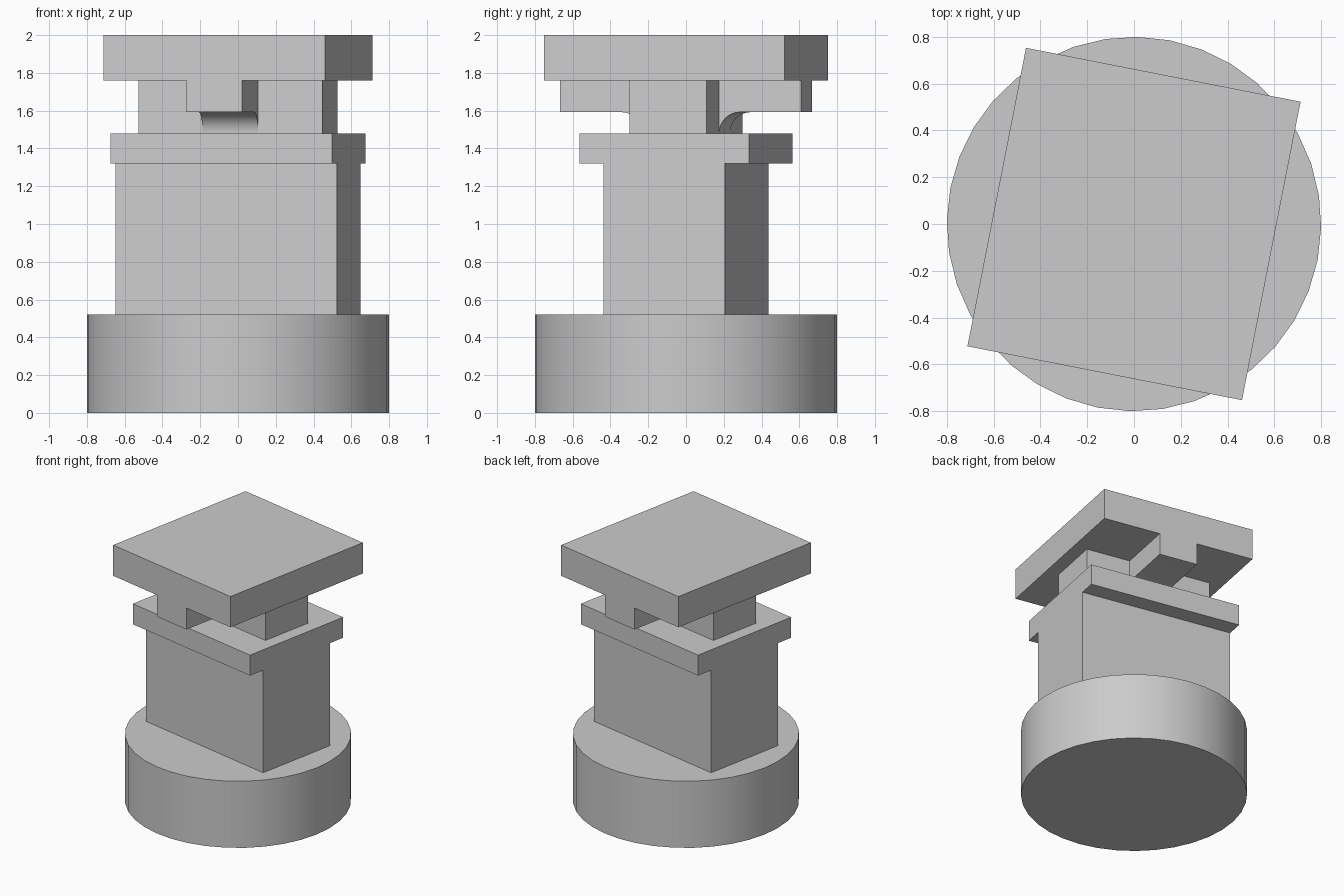
import bpy
import bmesh
import math
from mathutils import Matrix

cube = bpy.data.objects.get("Cube")
if cube:
    bpy.data.objects.remove(cube, do_unlink=True)

grey = bpy.data.materials.new("plain grey")
grey.use_nodes = True
grey.diffuse_color = (0.6, 0.6, 0.6, 1)
grey.node_tree.nodes["Principled BSDF"].inputs["Base Color"].default_value = (0.6, 0.6, 0.6, 1)

# Shared turn of all parts, and the heights where they meet
TURN = Matrix.Rotation(math.radians(-11.1), 4, "Z")
BASE_TOP, BODY_TOP, COLLAR_TOP = 0.52, 1.32, 1.48
BAR_BOTTOM, PLATE_BOTTOM, TOP = 1.592, 1.76, 2.0


def finish(name, bm, smooth=False):
    bmesh.ops.recalc_face_normals(bm, faces=bm.faces)
    bm.transform(TURN)
    mesh = bpy.data.meshes.new(name)
    bm.to_mesh(mesh)
    bm.free()
    mesh.materials.append(grey)
    obj = bpy.data.objects.new(name, mesh)
    bpy.context.collection.objects.link(obj)
    if smooth:
        bpy.ops.object.select_all(action="DESELECT")
        obj.select_set(True)
        bpy.context.view_layer.objects.active = obj
        bpy.ops.object.shade_smooth_by_angle(angle=math.radians(30))


def extrude_profile(name, half_profile, half_width, smooth=False):
    """Mirror a (depth, height) outline front to back and extrude it sideways."""
    outline = half_profile + [(-y, z) for y, z in reversed(half_profile)]
    bm = bmesh.new()
    face = bm.faces.new([bm.verts.new((-half_width, y, z)) for y, z in outline])
    extruded = bmesh.ops.extrude_face_region(bm, geom=[face])["geom"]
    verts = [v for v in extruded if isinstance(v, bmesh.types.BMVert)]
    bmesh.ops.translate(bm, verts=verts, vec=(2 * half_width, 0, 0))
    finish(name, bm, smooth)


# Round base
bm = bmesh.new()
bmesh.ops.create_cone(bm, cap_ends=True, segments=36, radius1=0.8, radius2=0.8,
                      depth=BASE_TOP,
                      matrix=Matrix.Translation((0, 0, BASE_TOP / 2)))
finish("round_base", bm, smooth=True)

# Upright body with its wider collar
extrude_profile("body_and_collar",
                [(0.327, BASE_TOP), (0.327, BODY_TOP),
                 (0.457, BODY_TOP), (0.457, COLLAR_TOP)], 0.597)

# Sideways bar
BAR_DEPTH = 0.208
extrude_profile("cross_bar",
                [(BAR_DEPTH, COLLAR_TOP), (BAR_DEPTH, PLATE_BOTTOM)], 0.496)

# Front-to-back rib, with rounded fillets down to the sideways bar
r = BAR_BOTTOM - COLLAR_TOP
fillet = []
for i in range(13):
    a = math.pi / 2 * i / 12
    fillet.append((BAR_DEPTH + r * (1 - math.cos(a)), COLLAR_TOP + r * math.sin(a)))
extrude_profile("filleted_rib",
                fillet + [(0.65, BAR_BOTTOM), (0.65, PLATE_BOTTOM)], 0.15, smooth=True)

# Top plate
extrude_profile("top_plate", [(0.65, PLATE_BOTTOM), (0.65, TOP)], 0.598)
